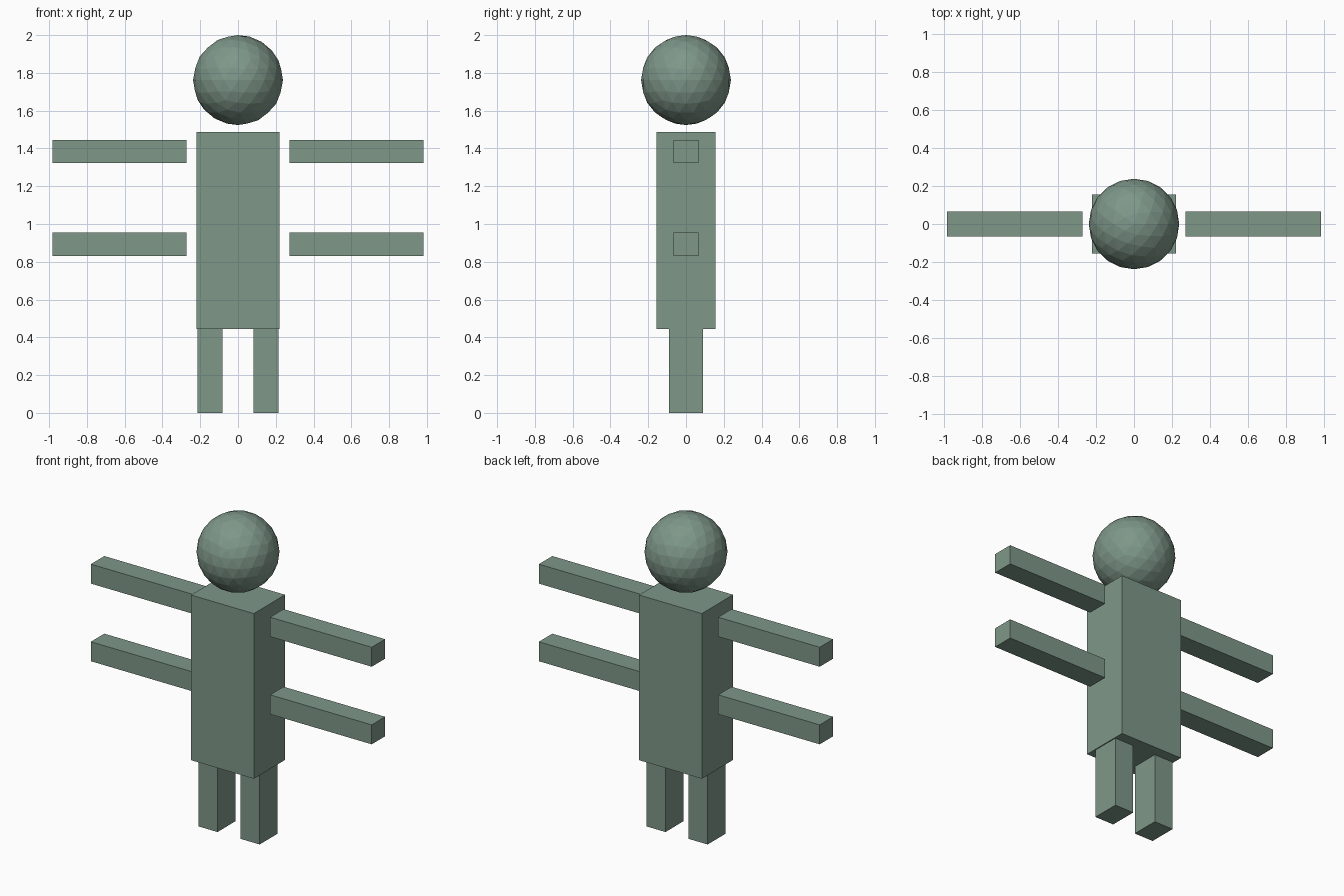
import bpy

if "Cube" in bpy.data.objects:
    bpy.data.objects.remove(bpy.data.objects["Cube"])

green = bpy.data.materials.new("sage green")
green.diffuse_color = (0.21, 0.31, 0.25, 1.0)
green.use_nodes = True
green.node_tree.nodes["Principled BSDF"].inputs["Base Color"].default_value = green.diffuse_color


def box(name, x, y, z):
    """Flat-sided box from (min, max) ranges on each axis."""
    ranges = (x, y, z)
    bpy.ops.mesh.primitive_cube_add(size=1, location=[(a + b) / 2 for a, b in ranges])
    ob = bpy.context.object
    ob.name = name
    ob.scale = [b - a for a, b in ranges]
    bpy.ops.object.transform_apply(location=False, rotation=False, scale=True)
    ob.data.materials.append(green)
    return ob


# Torso
box("torso", (-0.22, 0.22), (-0.156, 0.156), (0.443, 1.488))

# Two pairs of arms and one pair of legs, one on each side
for side, s in (("left", -1), ("right", 1)):
    arm_x = sorted((s * 0.272, s * 0.983))
    leg_x = sorted((s * 0.081, s * 0.214))
    box(side + "_upper_arm", arm_x, (-0.067, 0.067), (1.322, 1.445))
    box(side + "_lower_arm", arm_x, (-0.067, 0.067), (0.831, 0.954))
    box(side + "_leg", leg_x, (-0.089, 0.089), (0.0, 0.443))

# Faceted head floating above the torso
bpy.ops.mesh.primitive_ico_sphere_add(subdivisions=3, radius=0.238, location=(0, 0, 1.762))
head = bpy.context.object
head.name = "head"
head.data.materials.append(green)
